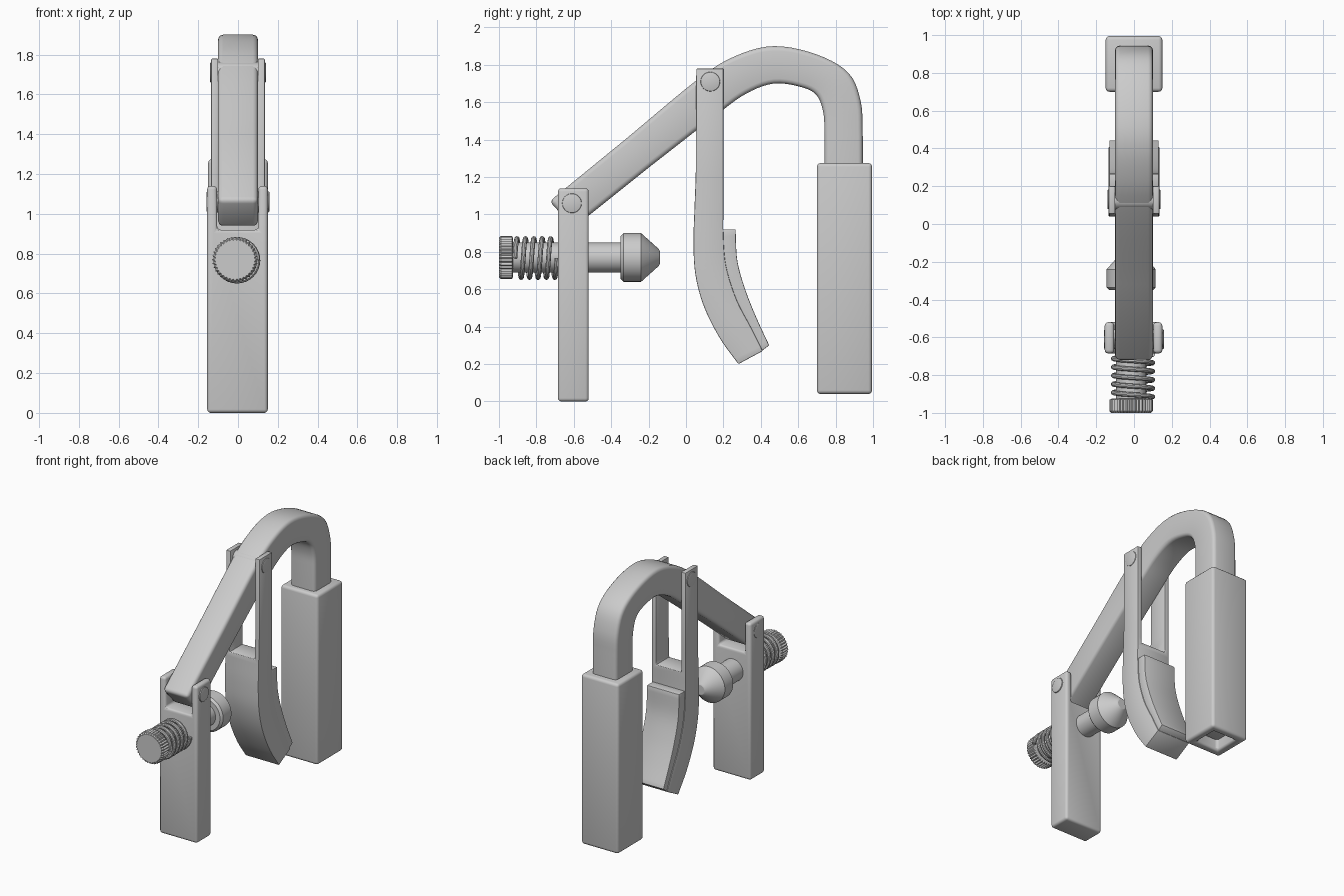
import bpy, bmesh, math
from mathutils import Vector

if "Cube" in bpy.data.objects:
    bpy.data.objects.remove(bpy.data.objects["Cube"])


def finish(ob, bevel=0.0, segments=3, cutter=None, angle=35):
    """Cut, round the edges, make the result real and smooth it by angle."""
    if cutter:
        cut = ob.modifiers.new("cut", 'BOOLEAN')
        cut.operation, cut.solver, cut.object = 'DIFFERENCE', 'EXACT', cutter
    if bevel:
        b = ob.modifiers.new("round", 'BEVEL')
        b.width, b.segments, b.limit_method = bevel, segments, 'ANGLE'
        b.angle_limit = math.radians(40)
    bpy.ops.object.select_all(action='DESELECT')
    ob.select_set(True)
    bpy.context.view_layer.objects.active = ob
    bpy.ops.object.convert(target='MESH')
    bpy.ops.object.shade_smooth_by_angle(angle=math.radians(angle))
    if cutter:
        bpy.data.objects.remove(cutter)
    return ob


def link(name, bm):
    bmesh.ops.recalc_face_normals(bm, faces=bm.faces)
    me = bpy.data.meshes.new(name)
    bm.to_mesh(me)
    bm.free()
    ob = bpy.data.objects.new(name, me)
    bpy.context.collection.objects.link(ob)
    return ob


def box(name, lo, hi):
    bm = bmesh.new()
    bmesh.ops.create_cube(bm, size=1)
    for v in bm.verts:
        v.co = [(a + b) / 2 + c * (b - a) for a, b, c in zip(lo, hi, v.co)]
    return link(name, bm)


def smooth(rows, steps=5):
    """Catmull-Rom through rows of numbers."""
    p = [Vector(r) for r in rows]
    p = [2 * p[0] - p[1]] + p + [2 * p[-1] - p[-2]]
    out = []
    for a, b, c, d in zip(p, p[1:], p[2:], p[3:]):
        for i in range(steps):
            t = i / steps
            out.append(b + t / 2 * (c - a + t * (2*a - 5*b + 4*c - d + t * (3*b - 3*c + d - a))))
    return out + [p[-2]]


def strip(name, rows, half):
    """Solid bar from rows (y, z of one edge, y, z of the other), extruded across x."""
    bm = bmesh.new()
    rings = [[bm.verts.new(c) for c in ((-half, r[0], r[1]), (half, r[0], r[1]),
                                        (half, r[2], r[3]), (-half, r[2], r[3]))] for r in rows]
    for a, b in zip(rings, rings[1:]):
        for i in range(4):
            j = (i + 1) % 4
            bm.faces.new((a[i], a[j], b[j], b[i]))
    bm.faces.new(rings[0])
    bm.faces.new(rings[-1])
    return link(name, bm)


def lathe(name, profile, x, z, n=48, ridge=0.0):
    """Turn (y, radius) points about an axis along y; ridge gives a knurl."""
    bm = bmesh.new()
    rings = []
    for y, r in profile:
        rings.append([bm.verts.new((x + (r - ridge * (i % 2)) * math.cos(math.tau * i / n), y,
                                    z + (r - ridge * (i % 2)) * math.sin(math.tau * i / n)))
                      for i in range(n)])
    for a, b in zip(rings, rings[1:]):
        for i in range(n):
            j = (i + 1) % n
            bm.faces.new((a[i], a[j], b[j], b[i]))
    bm.faces.new(rings[0])
    bm.faces.new(rings[-1])
    return link(name, bm)


def pin(name, y, z, r, half):
    bpy.ops.mesh.primitive_cylinder_add(vertices=32, radius=r, depth=2 * half,
                                        location=(0, y, z), rotation=(0, math.pi / 2, 0))
    ob = bpy.context.object
    ob.name = name
    finish(ob, 0.005, 2)


# Curved main arm: slanted bar, bend over the top, leg into the sleeve
arm_rows = [(-0.73, 1.07, -0.60, 0.93)] + smooth([
    (-0.32, 1.405, -0.20, 1.25),
    (0.06, 1.72, 0.16, 1.53),
    (0.26, 1.845, 0.32, 1.645),
    (0.47, 1.90, 0.47, 1.70),
    (0.70, 1.855, 0.62, 1.68),
    (0.87, 1.755, 0.70, 1.635),
    (0.935, 1.60, 0.735, 1.54),
    (0.945, 1.42, 0.74, 1.42)]) + [(0.945, 0.12, 0.74, 0.12)]
finish(strip("main_arm", arm_rows, 0.1), 0.025)

# Rear sleeve, open at the bottom
finish(box("rear_sleeve", (-0.15, 0.70, 0.04), (0.15, 0.995, 1.275)), 0.02, 3,
       box("sleeve_cutter", (-0.09, 0.755, 0.0), (0.09, 0.935, 0.14)))

# Front plate with forked top
finish(box("front_plate", (-0.155, -0.685, 0), (0.15, -0.52, 1.14)), 0.018, 3,
       box("plate_cutter", (-0.105, -0.8, 0.92), (0.102, -0.4, 1.3)))

# Swinging jaw: forked hanger curving into the lower jaw
jaw_rows = [(0.055, 1.78, 0.20, 1.78)] + smooth([
    (0.052, 1.20, 0.20, 1.20),
    (0.045, 1.02, 0.20, 1.05),
    (0.04, 0.85, 0.20, 0.88),
    (0.05, 0.68, 0.215, 0.72),
    (0.095, 0.51, 0.27, 0.545),
    (0.18, 0.34, 0.345, 0.40),
    (0.28, 0.20, 0.41, 0.27)])
finish(strip("swing_jaw", jaw_rows, 0.135), 0.007, 2,
       box("jaw_cutter", (-0.1, -0.2, 1.05), (0.1, 0.5, 2)))

# Jaw pad on the rear face
pad_rows = smooth([
    (0.19, 0.92, 0.265, 0.92),
    (0.205, 0.72, 0.275, 0.75),
    (0.26, 0.545, 0.32, 0.59),
    (0.335, 0.40, 0.38, 0.44),
    (0.405, 0.27, 0.445, 0.30)])
finish(strip("jaw_pad", pad_rows, 0.13), 0.005, 2)

# Pivot pins
pin("front_pivot_pin", -0.61, 1.06, 0.052, 0.158)
pin("jaw_pivot_pin", 0.13, 1.71, 0.052, 0.14)

# Plunger: shaft and pointed head, knurled knob, spring
AX, AZ = -0.015, 0.77
finish(lathe("plunger", [(-0.95, 0.08), (-0.35, 0.08), (-0.35, 0.115), (-0.335, 0.13),
                         (-0.24, 0.13), (-0.145, 0.045), (-0.14, 0.035)], AX, AZ), angle=25)
finish(lathe("knurled_knob", [(-1.0, 0.105), (-0.99, 0.115), (-0.93, 0.115), (-0.925, 0.105)],
             AX, AZ, 72, 0.008), angle=20)

curve = bpy.data.curves.new("spring", 'CURVE')
curve.dimensions = '3D'
curve.bevel_depth, curve.bevel_resolution, curve.use_fill_caps = 0.013, 3, True
turns, per = 5, 32
spline = curve.splines.new('POLY')
spline.points.add(turns * per)
for i, p in enumerate(spline.points):
    a = math.tau * i / per
    p.co = (AX + 0.01 + 0.104 * math.cos(a), -0.915 + 0.225 * i / (turns * per),
            AZ - 0.003 + 0.104 * math.sin(a), 1)
spring = bpy.data.objects.new("spring", curve)
bpy.context.collection.objects.link(spring)
finish(spring)
